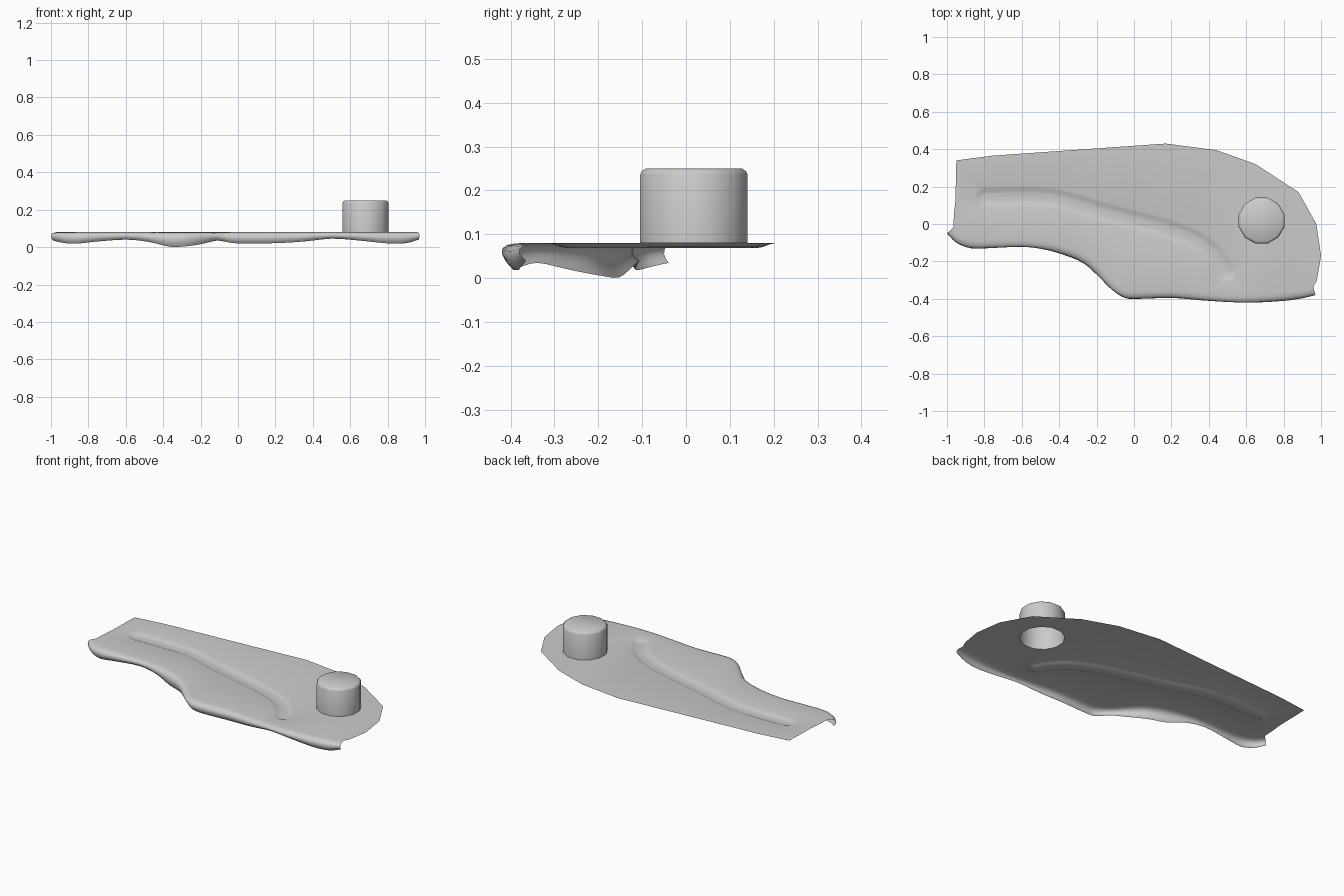
import bpy, bmesh, math
from mathutils import Vector

if "Cube" in bpy.data.objects:
    bpy.data.objects.remove(bpy.data.objects["Cube"])

Z = 0.08
grey = bpy.data.materials.new("plain grey")
grey.diffuse_color = (0.6, 0.6, 0.6, 1)
grey.use_nodes = True
grey.node_tree.nodes["Principled BSDF"].inputs["Base Color"].default_value = grey.diffuse_color


def spline(pts, n):
    """Catmull-Rom curve through the points."""
    p = [Vector(q) for q in pts]
    p = [2 * p[0] - p[1]] + p + [2 * p[-1] - p[-2]]
    out = []
    for i in range(1, len(p) - 2):
        a, b, c, d = p[i - 1:i + 3]
        for k in range(n):
            t = k / n
            out.append(0.5 * (2 * b + (c - a) * t + (2 * a - 5 * b + 4 * c - d) * t * t
                              + (3 * b - a - 3 * c + d) * t ** 3))
    return out + [p[-2]]


def normals(path):
    """Left-hand normals of a path in plan."""
    res = []
    for i in range(len(path)):
        t = path[min(i + 1, len(path) - 1)] - path[max(i - 1, 0)]
        res.append(Vector((-t.y, t.x, 0)).normalized())
    return res


def finish(bm, name, angle):
    me = bpy.data.meshes.new(name)
    bm.to_mesh(me)
    bm.free()
    ob = bpy.data.objects.new(name, me)
    bpy.context.collection.objects.link(ob)
    me.materials.append(grey)
    bpy.ops.object.select_all(action='DESELECT')
    ob.select_set(True)
    bpy.context.view_layer.objects.active = ob
    bpy.ops.object.shade_smooth_by_angle(angle=math.radians(angle))
    return ob


def bridge(bm, a, b, closed):
    for i in range(len(a) if closed else len(a) - 1):
        j = (i + 1) % len(a)
        bm.faces.new((a[i], b[i], b[j], a[j]))


def loop_edges(bm, loop):
    es = []
    for i, v in enumerate(loop):
        w = loop[(i + 1) % len(loop)]
        es.append(bm.edges.get((v, w)) or bm.edges.new((v, w)))
    return es


KNOB = Vector((0.682, 0.018, 0))


def circle(bm, r, z):
    return [bm.verts.new((KNOB.x + r * math.cos(math.radians(15 + 30 * i)),
                          KNOB.y + r * math.sin(math.radians(15 + 30 * i)), z)) for i in range(12)]


# rolled lip along the front edge: x, y, and height of its lower edge
front = spline([(-1, -.05, .035), (-.95, -.1, .024), (-.87, -.13, .018), (-.75, -.128, .03),
                (-.6, -.122, .04), (-.48, -.136, .028), (-.37, -.167, .002), (-.27, -.21, .006),
                (-.19, -.28, .02), (-.12, -.35, .035), (-.05, -.395, .024), (.03, -.4, .019),
                (.2, -.395, .021), (.35, -.407, .03), (.5, -.417, .045), (.64, -.42, .036),
                (.8, -.411, .02), (.9, -.397, .021), (.97, -.38, .04)], 3)
fn = normals(front)
bm = bmesh.new()
rows = []
for inset, f in ((.045, 0), (.028, .03), (.012, .12), (.002, .3), (0, .55), (.006, .8), (.016, 1)):
    rows.append([bm.verts.new((p.x + n.x * inset, p.y + n.y * inset, Z + (p.z - Z) * f))
                 for p, n in zip(front, fn)])
for a, b in zip(rows, rows[1:]):
    bridge(bm, a, b, False)

# rest of the plate outline
back = [(.978, -.3), (1, -.17), (.975, 0), (.88, .17), (.65, .32), (.44, .395), (.17, .43),
        (-.26, .4), (-.76, .365), (-.95, .34), (-.955, .12), (-.962, .06)]
outline = rows[0] + [bm.verts.new((x, y, Z)) for x, y in back]

# pressed channel with round ends
mid = spline([(-.795, .143, 0), (-.45, .14, 0), (-.2, .072, 0), (0, .02, 0), (.2, -.035, 0),
              (.34, -.095, 0), (.43, -.165, 0), (.49, -.255, 0)], 4)
mn = normals(mid)


def channel_ring(w, z):
    left = [p + n * w for p, n in zip(mid, mn)]
    right = [p - n * w for p, n in zip(mid, mn)]

    def cap(c, n, s):
        t = Vector((n.y, -n.x, 0)) * s
        return [c + (n * s * math.cos(a) + t * math.sin(a)) * w
                for a in (math.pi * k / 6 for k in range(1, 6))]
    pts = left + cap(mid[-1], mn[-1], 1) + right[::-1] + cap(mid[0], mn[0], -1)
    return [bm.verts.new((p.x, p.y, z)) for p in pts]


rings = [channel_ring(w, z) for w, z in ((.058, Z), (.045, Z - .003), (.03, Z - .009), (.018, Z - .011))]
for a, b in zip(rings, rings[1:]):
    bridge(bm, a, b, True)
bmesh.ops.triangle_fill(bm, edges=loop_edges(bm, rings[-1]), use_beauty=True, normal=(0, 0, 1))

# flat sheet between outline, channel and knob hole
edges = loop_edges(bm, outline) + loop_edges(bm, rings[0]) + loop_edges(bm, circle(bm, .127, Z))
bmesh.ops.triangle_fill(bm, edges=edges, use_beauty=True, normal=(0, 0, 1))
bmesh.ops.recalc_face_normals(bm, faces=bm.faces[:])
bm.normal_update()
if sum(f.normal.z * f.calc_area() for f in bm.faces) < 0:
    bmesh.ops.reverse_faces(bm, faces=bm.faces[:])
finish(bm, "plate", 50)

# hollow knob, open underneath
bm = bmesh.new()
levels = [circle(bm, r, z) for r, z in ((.127, Z), (.127, .236), (.123, .244), (.114, .25))]
for a, b in zip(levels, levels[1:]):
    bridge(bm, b, a, True)
bm.faces.new(levels[-1])
finish(bm, "knob", 60)
